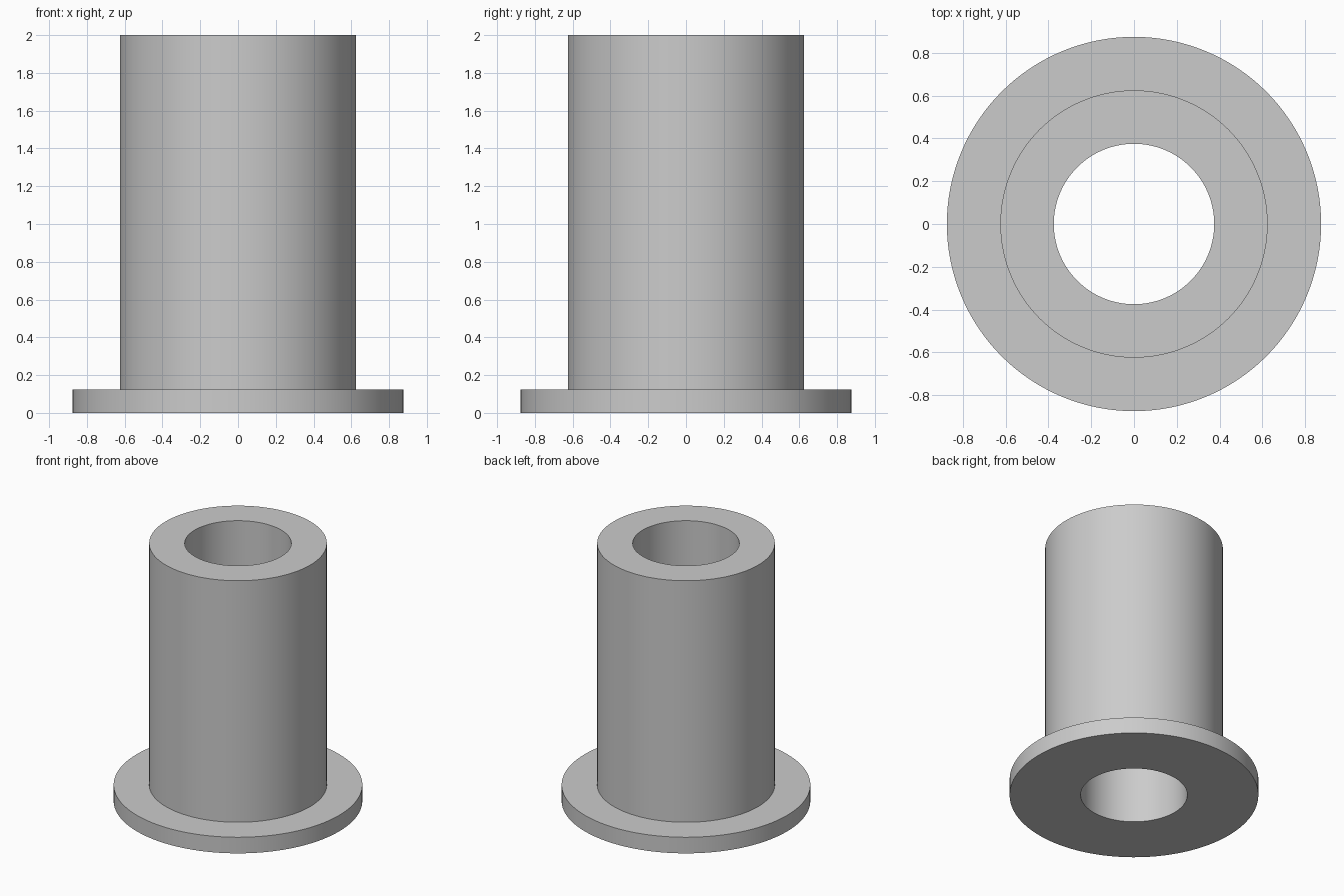
import bpy
import bmesh
import math

cube = bpy.data.objects.get("Cube")
if cube:
    bpy.data.objects.remove(cube, do_unlink=True)

SEGMENTS = 128
BORE, BARREL, FLANGE = 0.375, 0.625, 0.875
HEIGHT, FLANGE_TOP = 2.0, 0.125

# Plain grey material
grey = bpy.data.materials.new("plain grey")
grey.use_nodes = True
color = (0.6, 0.6, 0.6, 1)
grey.diffuse_color = color
grey.node_tree.nodes["Principled BSDF"].inputs["Base Color"].default_value = color

# Closed half section: bore, base, flange rim, flange top, barrel, top face
profile = [(BORE, 0), (FLANGE, 0), (FLANGE, FLANGE_TOP),
           (BARREL, FLANGE_TOP), (BARREL, HEIGHT), (BORE, HEIGHT)]

# Revolve the section into one flanged sleeve
bm = bmesh.new()
verts = [bm.verts.new((r, 0, z)) for r, z in profile]
edges = [bm.edges.new((v, verts[(i + 1) % len(verts)])) for i, v in enumerate(verts)]
bmesh.ops.spin(bm, geom=verts + edges, axis=(0, 0, 1), cent=(0, 0, 0),
               angle=math.tau, steps=SEGMENTS, use_merge=True)
bmesh.ops.remove_doubles(bm, verts=bm.verts, dist=0.0001)
bmesh.ops.recalc_face_normals(bm, faces=bm.faces)
mesh = bpy.data.meshes.new("flanged_sleeve")
bm.to_mesh(mesh)
bm.free()
mesh.materials.append(grey)

sleeve = bpy.data.objects.new("flanged_sleeve", mesh)
bpy.context.collection.objects.link(sleeve)

# Smooth round walls with crisp rims
bpy.ops.object.select_all(action="DESELECT")
sleeve.select_set(True)
bpy.context.view_layer.objects.active = sleeve
bpy.ops.object.shade_smooth_by_angle(angle=math.radians(30))
